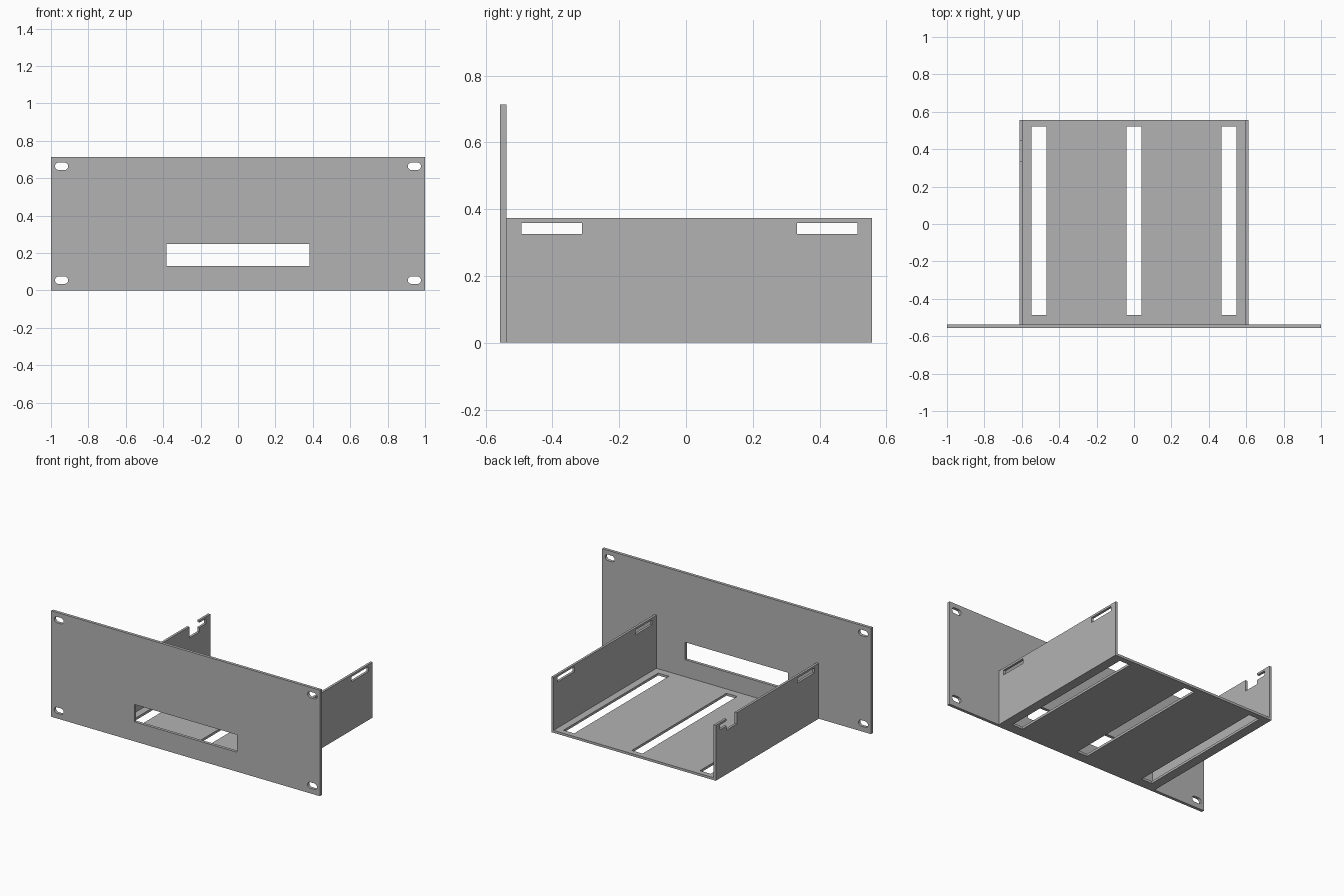
import bpy, bmesh, math
from mathutils import Matrix, Vector

if "Cube" in bpy.data.objects:
    bpy.data.objects.remove(bpy.data.objects["Cube"], do_unlink=True)

grey = bpy.data.materials.new("bare grey metal")
grey.use_nodes = True
colour = (0.45, 0.45, 0.45, 1)
grey.diffuse_color = colour
grey.node_tree.nodes["Principled BSDF"].inputs["Base Color"].default_value = colour

W, D, H = 2.0, 1.114, 0.713        # overall size
T, PANEL_T = 0.016, 0.02           # sheet and front panel thickness
TRAY_X, WALL_H = 0.612, 0.373
BACK, FRONT = D / 2, -D / 2
TRAY_FRONT = FRONT + PANEL_T


def rect(u0, u1, v0, v1):
    return [(u0, v0), (u1, v0), (u1, v1), (u0, v1)]


def rounded_slot(cu, cv, half, r, steps=10):
    """Slot with semicircular ends."""
    pts = []
    for side, start in ((1, -math.pi / 2), (-1, math.pi / 2)):
        for i in range(steps + 1):
            a = start + math.pi * i / steps
            pts.append((cu + side * (half - r) + r * math.cos(a), cv + r * math.sin(a)))
    return pts


def plate(name, loops, u_axis, v_axis, origin, thickness):
    """Sheet cut to the first loop, with the other loops as holes."""
    u, v = Vector(u_axis), Vector(v_axis)
    n = u.cross(v)
    bm = bmesh.new()
    for loop in loops:
        vs = [bm.verts.new((a, b, 0)) for a, b in loop]
        for i, vert in enumerate(vs):
            bm.edges.new((vs[i - 1], vert))
    bmesh.ops.triangle_fill(bm, use_beauty=True, use_dissolve=False,
                            edges=bm.edges[:], normal=(0, 0, 1))
    ext = bmesh.ops.extrude_face_region(bm, geom=bm.faces[:], use_keep_orig=True)
    top = [g for g in ext["geom"] if isinstance(g, bmesh.types.BMVert)]
    bmesh.ops.translate(bm, verts=top, vec=(0, 0, thickness))
    bmesh.ops.transform(bm, verts=bm.verts[:],
                        matrix=Matrix((u, v, n)).transposed().to_4x4())
    bmesh.ops.translate(bm, verts=bm.verts[:], vec=origin)
    bmesh.ops.recalc_face_normals(bm, faces=bm.faces[:])
    mesh = bpy.data.meshes.new(name)
    bm.to_mesh(mesh)
    bm.free()
    mesh.materials.append(grey)
    obj = bpy.data.objects.new(name, mesh)
    bpy.context.collection.objects.link(obj)
    return obj


# Front panel with display window and four mounting slots
panel = [rect(-W / 2, W / 2, 0, H), rect(-0.382, 0.382, 0.131, 0.248)]
for x in (-0.943, 0.943):
    for z in (0.055, 0.664):
        panel.append(rounded_slot(x, z, 0.035, 0.02))
plate("front_panel", panel, (1, 0, 0), (0, 0, 1), (0, TRAY_FRONT, 0), PANEL_T)

# Tray floor with three long vents
floor = [rect(-TRAY_X, TRAY_X, TRAY_FRONT, BACK)]
for x in (-0.508, 0, 0.508):
    floor.append(rect(x - 0.04, x + 0.04, -0.487, 0.52))
plate("tray_floor", floor, (1, 0, 0), (0, 1, 0), (0, 0, 0), T)

# Side walls: u runs along y, v along z
outline = rect(TRAY_FRONT, BACK, T, WALL_H)
SLOT_Z0, SLOT_Z1 = 0.326, 0.359
front_slot = rect(-0.492, -0.312, SLOT_Z0, SLOT_Z1)
rear_slot = rect(0.333, 0.513, SLOT_Z0, SLOT_Z1)
plate("left_wall", [outline, front_slot, rear_slot],
      (0, 1, 0), (0, 0, 1), (TRAY_X - T, 0, 0), T)

# The right wall's rear slot opens into a notch, leaving a thin hook
notched = outline[:3] + [
    (0.443, WALL_H), (0.443, SLOT_Z1), (0.513, SLOT_Z1), (0.513, SLOT_Z0),
    (0.443, SLOT_Z0), (0.443, 0.297), (0.333, 0.297), (0.333, WALL_H),
] + outline[3:]
plate("right_wall", [notched, front_slot],
      (0, 1, 0), (0, 0, 1), (-TRAY_X, 0, 0), T)
